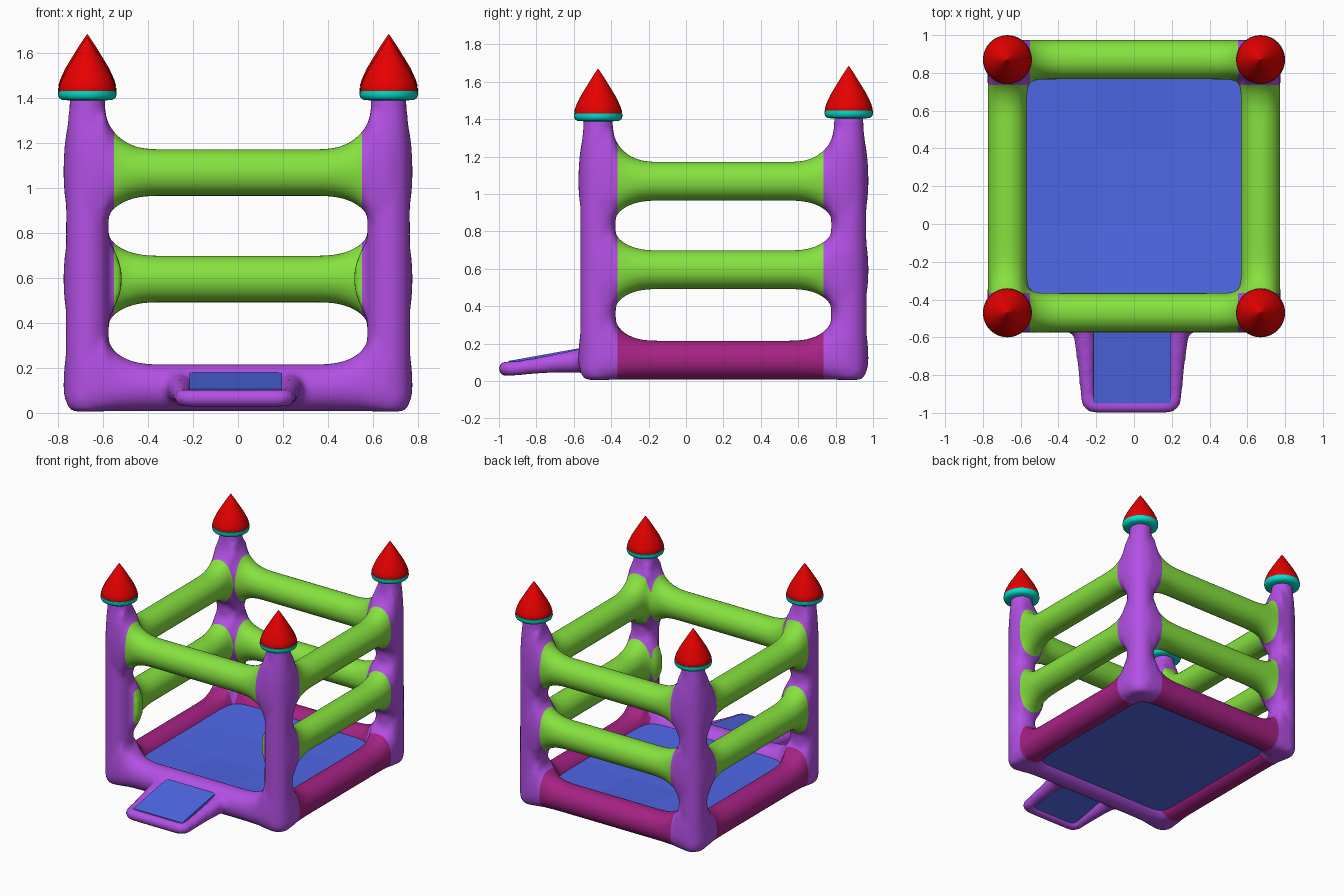
import bpy, bmesh
from math import sin, cos, pi, sqrt, copysign
from mathutils import Vector

cube = bpy.data.objects.get("Cube")
if cube:
    bpy.data.objects.remove(cube, do_unlink=True)


def material(name, rgb):
    m = bpy.data.materials.new(name)
    m.use_nodes = True
    m.diffuse_color = (*rgb, 1)
    m.node_tree.nodes["Principled BSDF"].inputs["Base Color"].default_value = (*rgb, 1)
    return m


purple = material("purple vinyl", (0.45, 0.08, 0.78))
green = material("green vinyl", (0.24, 0.76, 0.05))
magenta = material("magenta vinyl", (0.38, 0.016, 0.23))
blue = material("blue floor", (0.08, 0.14, 0.82))
red = material("red cone", (0.8, 0.0, 0.0))
teal = material("teal band", (0.0, 0.75, 0.62))

X, FRONT, BACK = 0.67, -0.47, 0.87       # post positions
R = 0.105                                # tube radius
CORNERS = [(sx * X, y) for sx in (-1, 1) for y in (FRONT, BACK)]


def make_object(name, bm, mats, smooth=True):
    bmesh.ops.recalc_face_normals(bm, faces=bm.faces)
    me = bpy.data.meshes.new(name)
    bm.to_mesh(me)
    bm.free()
    for m in mats:
        me.materials.append(m)
    me.polygons.foreach_set("use_smooth", [smooth] * len(me.polygons))
    ob = bpy.data.objects.new(name, me)
    bpy.context.collection.objects.link(ob)
    return ob


def evaluated_mesh(ob):
    bpy.context.view_layer.update()
    dg = bpy.context.evaluated_depsgraph_get()
    return bpy.data.meshes.new_from_object(ob.evaluated_get(dg))


def loft(bm, rings):
    """Skin a closed solid over rings of points."""
    loops = [[bm.verts.new(p) for p in ring] for ring in rings]
    n = len(loops[0])
    for a, b in zip(loops, loops[1:]):
        for i in range(n):
            j = (i + 1) % n
            bm.faces.new((a[i], a[j], b[j], b[i]))
    bm.faces.new(loops[0][::-1])
    bm.faces.new(loops[-1])


def lathe(bm, profile, x, y, dz=0, n=32):
    loft(bm, [[(x + r * cos(2 * pi * i / n), y + r * sin(2 * pi * i / n), z + dz)
               for i in range(n)] for r, z in profile])


def flare(d, length):
    t = min(1, max(0, 1 - d / length))
    return 1 - sqrt(1 - t * t)


def rail(bm, a, b, inward, z, up, down, web, n=40):
    """Tube between two posts, widening where it blends into them."""
    a, b, inward = Vector((*a, z)), Vector((*b, z)), Vector((*inward, 0))
    span = (b - a).length
    axis = (b - a) / span
    near = [0, 0.08, 0.085, 0.095, 0.11, 0.13, 0.16, 0.19, 0.23, 0.29]
    rings = []
    for s in near + [span - v for v in reversed(near)]:
        d = min(s, span - s) - 0.08
        wide = flare(d, 0.21)
        ring = []
        for i in range(n):
            c, v = cos(2 * pi * i / n), sin(2 * pi * i / n)
            side = copysign(R * abs(c) ** (1 - 0.5 * wide), c)
            if c > 0:
                side += web * flare(d, 0.11) * c ** 4
            tall = R + (up if v > 0 else down) * wide
            ring.append(a + axis * s + inward * side + Vector((0, 0, v * tall)))
        rings.append(ring)
    loft(bm, rings)


# Inflatable frame: corner posts
bm = bmesh.new()
POST = [(0.06, 0.005), (0.085, 0.02), (0.097, 0.06), (0.095, 1.15),
        (0.088, 1.28), (0.08, 1.36), (0.08, 1.42)]
for x, y in CORNERS:
    lathe(bm, POST, x, y)

# Base tubes, middle rails and top rails on each side
LEVELS = [(0.112, 0.14, 0, 0.1), (0.595, 0.13, 0.13, 0.05), (1.068, 0.18, 0.13, 0.05)]
SIDES = [((-X, FRONT), (-X, BACK), (1, 0)), ((X, FRONT), (X, BACK), (-1, 0)),
         ((-X, BACK), (X, BACK), (0, -1)), ((-X, FRONT), (X, FRONT), (0, 1))]
for a, b, inward in SIDES:
    for level, shape in enumerate(LEVELS):
        if inward == (0, 1) and level == 1:
            continue                     # open entrance
        rail(bm, a, b, inward, *shape)

# Entry ramp rim: a U-shaped tube
half = [(0.25, -0.46, 0.118, 1.9), (0.24, -0.68, 0.098, 1.25),
        (0.23, -0.88, 0.070, 1), (0.225, -0.96, 0.066, 1), (0.14, -0.962, 0.066, 1)]
path = [(-x, y, z, r) for x, y, z, r in half] + half[::-1]
cu = bpy.data.curves.new("ramp_path", 'CURVE')
cu.dimensions = '3D'
cu.bevel_depth, cu.bevel_resolution, cu.use_fill_caps = 0.041, 4, True
sp = cu.splines.new('NURBS')
sp.points.add(len(path) - 1)
for p, (x, y, z, r) in zip(sp.points, path):
    p.co, p.radius = (x - 0.015, y, z, 1), r
sp.order_u, sp.use_endpoint_u = 3, True
rim = bpy.data.objects.new("ramp_path", cu)
bpy.context.collection.objects.link(rim)
rim_mesh = evaluated_mesh(rim)
bpy.data.objects.remove(rim, do_unlink=True)
bm.from_mesh(rim_mesh)
bpy.data.meshes.remove(rim_mesh)
bmesh.ops.remove_doubles(bm, verts=bm.verts, dist=0.0005)

# Fuse the tubes into one soft skin
frame = make_object("inflatable_frame", bm, [])
fuse = frame.modifiers.new("fuse", 'REMESH')
fuse.mode, fuse.voxel_size = 'VOXEL', 0.016
soften = frame.modifiers.new("soften", 'SMOOTH')
soften.factor, soften.iterations = 0.5, 8
skin = evaluated_mesh(frame)
frame.modifiers.clear()
skin.materials.clear()
for m in (purple, green, magenta):
    skin.materials.append(m)

# Cut clean colour seams, then colour rails and base between the posts
X_SEAM, Y_SEAM = 0.55, (-0.365, 0.735)
bm = bmesh.new()
bm.from_mesh(skin)
for co, no in [((-X_SEAM, 0, 0), (1, 0, 0)), ((X_SEAM, 0, 0), (1, 0, 0)),
               ((0, Y_SEAM[0], 0), (0, 1, 0)), ((0, Y_SEAM[1], 0), (0, 1, 0))]:
    bmesh.ops.bisect_plane(bm, geom=bm.verts[:] + bm.edges[:] + bm.faces[:],
                           plane_co=co, plane_no=no, dist=0.0005)
for f in bm.faces:
    c = f.calc_center_median()
    f.smooth = True
    f.material_index = 0
    if abs(c.x) < X_SEAM or Y_SEAM[0] < c.y < Y_SEAM[1]:
        if c.z > 0.36:
            f.material_index = 1
        elif c.y > Y_SEAM[0] + (0.02 if abs(c.x) < X_SEAM else 0):
            f.material_index = 2
bm.to_mesh(skin)
bm.free()
frame.data = skin

# Turret cones and their bands
CONE = [(0.124, 1.44), (0.128, 1.455), (0.120, 1.482), (0.098, 1.53),
        (0.068, 1.58), (0.034, 1.635), (0.002, 1.683)]
BAND = [(0.07, 1.403), (0.112, 1.406), (0.125, 1.415), (0.13, 1.43),
        (0.129, 1.445), (0.115, 1.45)]
for x, y in CORNERS:
    where = ("front" if y < 0 else "back") + ("_left" if x > 0 else "_right")
    drop = -0.015 if y < 0 else 0
    for name, profile, mat in (("cone_", CONE, red), ("band_", BAND, teal)):
        bm = bmesh.new()
        lathe(bm, profile, x, y, drop)
        ob = make_object(name + where, bm, [mat])
        bpy.ops.object.select_all(action='DESELECT')
        ob.select_set(True)
        bpy.context.view_layer.objects.active = ob
        bpy.ops.object.shade_smooth_by_angle(angle=0.9)

# Floor: a three by three panel sagging in the middle
bm = bmesh.new()
bmesh.ops.create_grid(bm, x_segments=3, y_segments=3, size=0.6)
for v in bm.verts:
    sag = abs(v.co.x) < 0.3 and abs(v.co.y) < 0.3
    v.co += Vector((0, 0.2, 0.135 if sag else 0.165))
base = bmesh.ops.extrude_face_region(bm, geom=bm.faces[:])["geom"]
for v in base:
    if isinstance(v, bmesh.types.BMVert):
        v.co.z = 0.05
make_object("floor", bm, [blue], smooth=False)

# Entry ramp pad
bm = bmesh.new()
bmesh.ops.create_cube(bm, size=1)
for v in bm.verts:
    at_front = v.co.y < 0
    top = 0.107 if at_front else 0.188
    v.co = (v.co.x * 0.41 - 0.01, -0.95 if at_front else -0.5,
            top if v.co.z > 0 else top - 0.06)
make_object("ramp_pad", bm, [blue], smooth=False)
